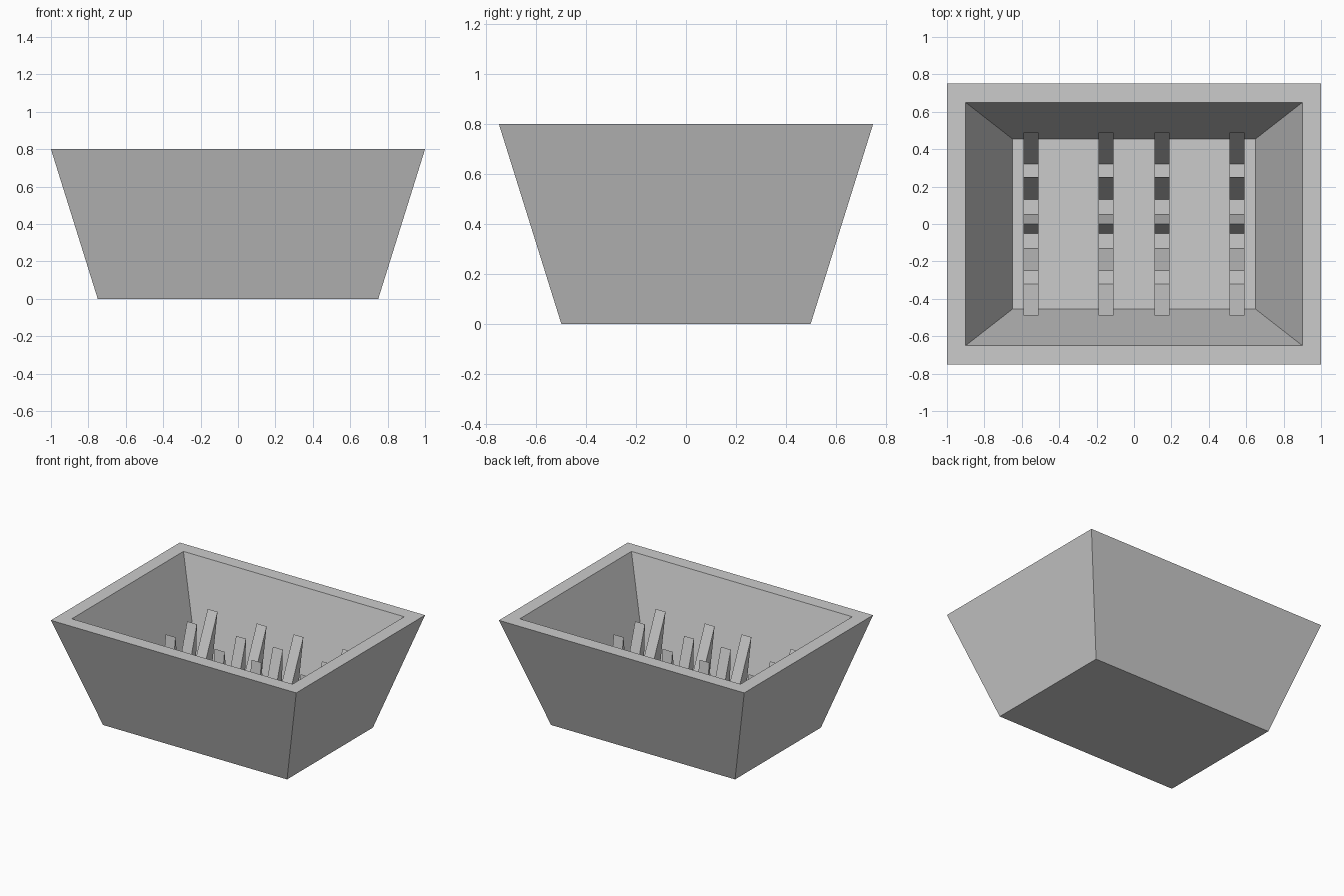
import bpy, bmesh

if "Cube" in bpy.data.objects:
    bpy.data.objects.remove(bpy.data.objects["Cube"])

FLOOR_Z, RAIL_Z, TIP_Z = 0.10, 0.14, 0.52


def finish(bm, name):
    bmesh.ops.recalc_face_normals(bm, faces=bm.faces)
    mesh = bpy.data.meshes.new(name)
    bm.to_mesh(mesh)
    bm.free()
    obj = bpy.data.objects.new(name, mesh)
    bpy.context.collection.objects.link(obj)
    return obj


def ring(bm, hx, hy, z):
    return [bm.verts.new((sx * hx, sy * hy, z))
            for sx, sy in ((-1, -1), (1, -1), (1, 1), (-1, 1))]


# Tapered tub: outer base, outer rim, inner rim, inner floor
bm = bmesh.new()
rings = [ring(bm, *r) for r in ((0.75, 0.50, 0), (1.0, 0.75, 0.8),
                                (0.90, 0.65, 0.8), (0.65, 0.455, FLOOR_Z))]
bm.faces.new(rings[0])
bm.faces.new(rings[-1])
for a, b in zip(rings, rings[1:]):
    for i in range(4):
        j = (i + 1) % 4
        bm.faces.new((a[i], a[j], b[j], b[i]))
finish(bm, "tub")

# Comb profile: low rail with wedge tines fanning outwards (inner, tip, outer)
right = [(0.13, 0.25, 0.235), (0.32, 0.49, 0.425)]
left = [(-c, -b, -a) for a, b, c in reversed(right)]
tines = left + [(-0.05, 0.0, 0.05)] + right
profile = [(-0.425, FLOOR_Z - 0.01)]
for a, tip, c in tines:
    profile += [(a, RAIL_Z), (tip, TIP_Z), (c, RAIL_Z)]
profile.append((0.425, FLOOR_Z - 0.01))

# Four comb racks across the tub
for n, x in enumerate((-0.55, -0.15, 0.15, 0.55)):
    bm = bmesh.new()
    face = bm.faces.new([bm.verts.new((x - 0.04, y, z)) for y, z in profile])
    out = bmesh.ops.extrude_face_region(bm, geom=[face], use_keep_orig=True)
    verts = [v for v in out["geom"] if isinstance(v, bmesh.types.BMVert)]
    bmesh.ops.translate(bm, verts=verts, vec=(0.08, 0, 0))
    finish(bm, f"rack_{n + 1}")
